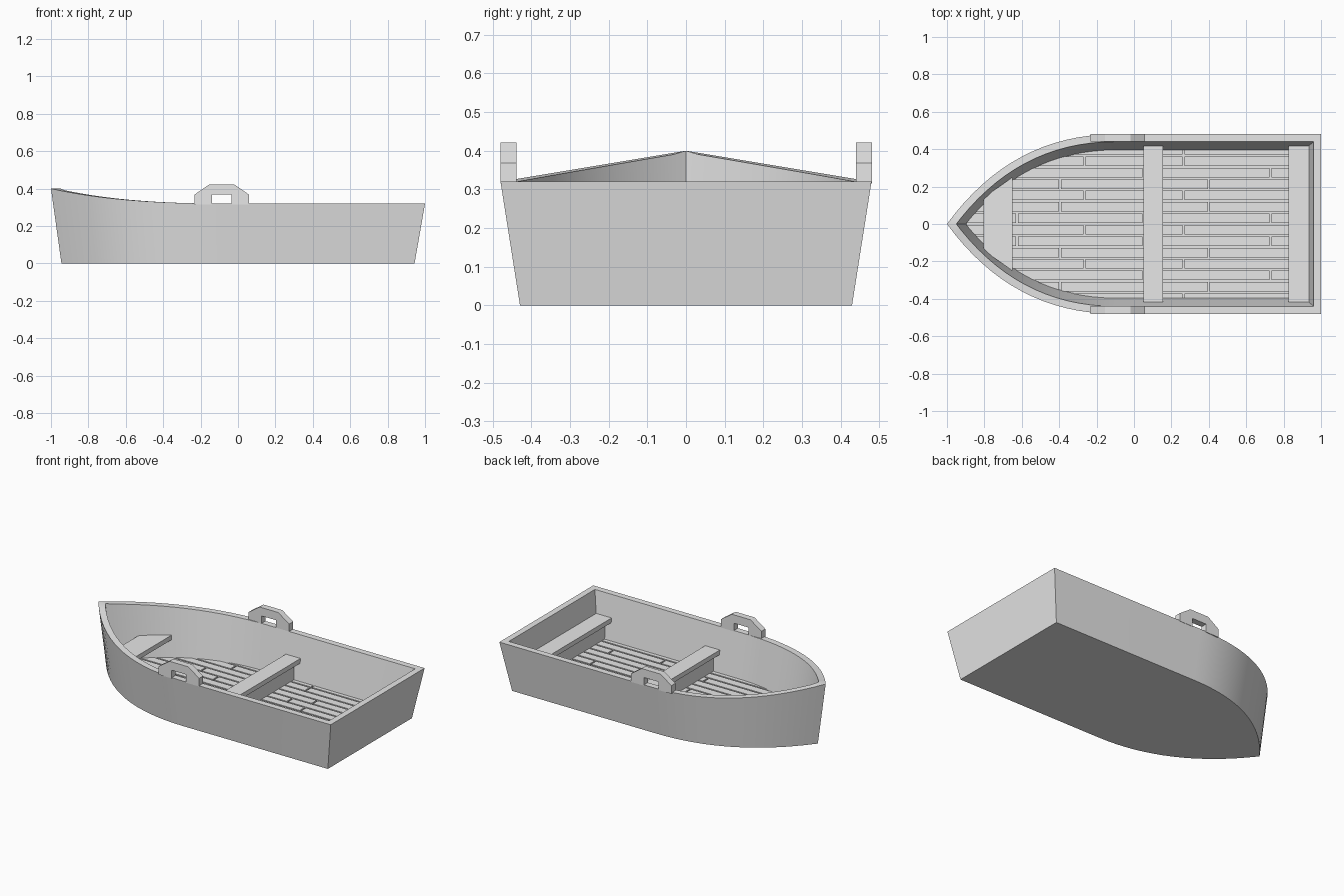
import bpy, bmesh
from math import sqrt
from mathutils import Vector

cube = bpy.data.objects.get("Cube")
if cube:
    bpy.data.objects.remove(cube)

grey = bpy.data.materials.new("light grey")
grey.use_nodes = True
grey.diffuse_color = (0.8, 0.8, 0.8, 1)
grey.node_tree.nodes["Principled BSDF"].inputs["Base Color"].default_value = (0.8, 0.8, 0.8, 1)

WALL, RIM, BOW_RISE, SEAT_TOP = 0.04, 0.32, 0.08, 0.18
STEPS = 16


def finish(bm, name):
    bmesh.ops.recalc_face_normals(bm, faces=bm.faces)
    mesh = bpy.data.meshes.new(name)
    bm.to_mesh(mesh)
    bm.free()
    mesh.materials.append(grey)
    obj = bpy.data.objects.new(name, mesh)
    bpy.context.collection.objects.link(obj)
    return obj


def add_prism(bm, points, shift):
    """Solid between a flat polygon and its copy moved by shift."""
    low = [bm.verts.new(p) for p in points]
    high = [bm.verts.new(Vector(p) + Vector(shift)) for p in points]
    bm.faces.new(low)
    bm.faces.new(high)
    n = len(low)
    for i in range(n):
        j = (i + 1) % n
        bm.faces.new((low[i], low[j], high[j], high[i]))


def prism(name, points, shift):
    bm = bmesh.new()
    add_prism(bm, points, shift)
    return finish(bm, name)


def slab(x0, x1, w0, w1, z):
    return [(x0, -w0, z), (x1, -w1, z), (x1, w1, z), (x0, w0, z)]


def bow_curve(t):
    """Plan of one side of the bow, tip at t = 0, straight side at t = 1."""
    return -(1 - t) ** 2 - 1.3 * t * (1 - t) - 0.1 * t * t, 0.48 * (1 - (1 - t) ** 2)


def outline(level, inset):
    """Closed plan loop; level 0 is the bottom, 1 the rim."""
    half = [bow_curve(i / STEPS) for i in range(STEPS + 1)] + [(1, 0.48)]
    loop = half + [(x, -y) for x, y in reversed(half[1:])]
    sx, sy = 0.944 + 0.056 * level, 0.895 + 0.105 * level
    pts = [Vector((x * sx, y * sy)) for x, y in loop]
    result = []
    for i, p in enumerate(pts):
        a = (p - pts[i - 1]).normalized()
        b = (pts[(i + 1) % len(pts)] - p).normalized()
        na, nb = Vector((a.y, -a.x)), Vector((b.y, -b.x))
        result.append(p + (na + nb) * inset / (1 + na.dot(nb)))
    return result


def sheer(i):
    """Rim height at loop point i, rising toward the bow."""
    k = min(i, 2 * STEPS + 3 - i)
    return RIM + BOW_RISE * max(0, 1 - k / STEPS) ** 2


# Hull: outer skin, rim, inner skin and inner bottom
bm = bmesh.new()
n = 2 * STEPS + 3
FLOOR = 0.03
rings = []
for level, inset, z in ((0, 0, 0), (1, 0, None), (1, WALL, None), (FLOOR / RIM, WALL, FLOOR)):
    rings.append([bm.verts.new((p.x, p.y, sheer(i) if z is None else z))
                  for i, p in enumerate(outline(level, inset))])
for lower, upper in zip(rings, rings[1:]):
    for i in range(n):
        j = (i + 1) % n
        bm.faces.new((lower[i], lower[j], upper[j], upper[i]))
bm.faces.new(rings[0])
bm.faces.new(rings[-1])
hull = finish(bm, "hull")
bpy.ops.object.select_all(action='DESELECT')
hull.select_set(True)
bpy.context.view_layer.objects.active = hull
bpy.ops.object.shade_smooth_by_angle()


# Floor planks, with their front ends trimmed to the bow
def plank_start(y):
    t = 1 - sqrt(max(0, 1 - abs(y) / 0.412))
    return bow_curve(t)[0] * 0.925


bm = bmesh.new()
joints = {"a": (-0.395, 0.4), "b": (-0.265, 0.265), "c": (-0.625, 0.05, 0.73)}
pitch, gap = 0.061, 0.005
for row, kind in enumerate("bacbacbcabacbb"):
    y0 = (row - 7) * pitch + gap
    y1 = y0 + pitch - 2 * gap
    y0, y1 = max(y0, -0.41), min(y1, 0.41)
    s0, s1 = plank_start(y0), plank_start(y1)
    for cut in joints[kind] + (0.92,):
        end = cut - gap
        if end > max(s0, s1):
            add_prism(bm, [(s0, y0, 0.02), (end, y0, 0.02), (end, y1, 0.02), (s1, y1, 0.02)],
                      (0, 0, 0.022))
            s0 = s1 = cut + gap
finish(bm, "floor_planks")

# Seats with upright boards beneath
thick = (0, 0, 0.03)
under = SEAT_TOP - 0.03
prism("bow_seat", slab(-0.805, -0.65, 0.14, 0.25, under), thick)
for name, x0, x1 in (("middle_seat", 0.05, 0.155), ("stern_seat", 0.825, 0.935)):
    prism(name, slab(x0, x1, 0.418, 0.418, under), thick)
    mid = (x0 + x1) / 2
    prism(name + "_support", slab(mid - 0.02, mid + 0.02, 0.4, 0.4, FLOOR),
          (0, 0, under - FLOOR))

# Oar holders: arched blocks with a square opening
half_arch = [(0.145, 0.315), (0.145, 0.368), (0.067, 0.422)]
half_hole = [(0.052, 0.368), (0.052, 0.315)]
centre = -0.087
profile = (half_arch + [(-x, z) for x, z in reversed(half_arch)]
           + [(-x, z) for x, z in reversed(half_hole)] + half_hole)
for side, y in (("left", 0.44), ("right", -0.48)):
    prism(side + "_oar_holder", [(centre + x, y, z) for x, z in profile], (0, 0.041, 0))
